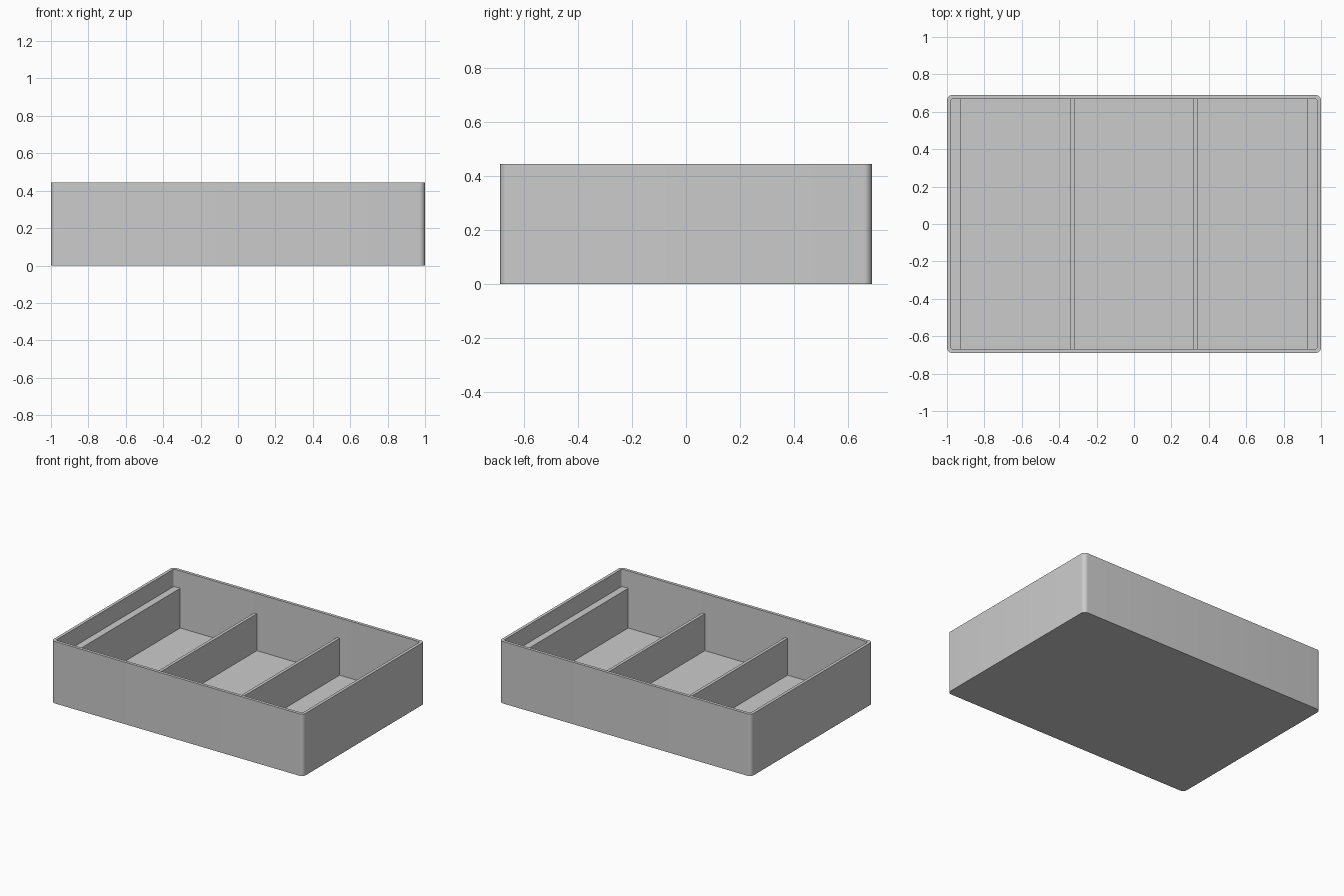
import bpy, bmesh
from math import radians, cos, sin

if "Cube" in bpy.data.objects:
    bpy.data.objects.remove(bpy.data.objects["Cube"], do_unlink=True)

# Overall sizes
HALF_X, HALF_Y, HEIGHT = 1.0, 0.69, 0.445
WALL, FLOOR = 0.022, 0.035
IN_X, IN_Y = HALF_X - WALL, HALF_Y - WALL

grey = bpy.data.materials.new("light grey plastic")
grey.use_nodes = True
colour = (0.6, 0.6, 0.6, 1)
grey.diffuse_color = colour
grey.node_tree.nodes["Principled BSDF"].inputs["Base Color"].default_value = colour


def finish(bm, name):
    bmesh.ops.recalc_face_normals(bm, faces=bm.faces)
    mesh = bpy.data.meshes.new(name)
    bm.to_mesh(mesh)
    bm.free()
    mesh.materials.append(grey)
    obj = bpy.data.objects.new(name, mesh)
    bpy.context.collection.objects.link(obj)
    return obj


def rounded_loop(bm, hx, hy, radius, z, steps=8):
    """Ring of vertices around a rectangle with rounded corners."""
    ring = []
    for corner, (sx, sy) in enumerate([(1, 1), (-1, 1), (-1, -1), (1, -1)]):
        for i in range(steps + 1):
            a = radians(90 * (corner + i / steps))
            ring.append(bm.verts.new((sx * (hx - radius) + radius * cos(a),
                                      sy * (hy - radius) + radius * sin(a), z)))
    return ring


def block(name, x0, x1, top):
    """Upright slab spanning the tray from front wall to back wall."""
    bm = bmesh.new()
    bmesh.ops.create_cube(bm, size=1)
    z0 = FLOOR - 0.01
    depth = 2 * IN_Y + 0.01
    for v in bm.verts:
        v.co = ((x0 + x1) / 2 + v.co.x * (x1 - x0), v.co.y * depth,
                (z0 + top) / 2 + v.co.z * (top - z0))
    return finish(bm, name)


# Tray shell: outer wall, rim, inner wall and floor as linked rings
bm = bmesh.new()
rings = [rounded_loop(bm, HALF_X, HALF_Y, 0.03, 0),
         rounded_loop(bm, HALF_X, HALF_Y, 0.03, HEIGHT),
         rounded_loop(bm, IN_X, IN_Y, 0.01, HEIGHT),
         rounded_loop(bm, IN_X, IN_Y, 0.01, FLOOR)]
for low, high in zip(rings, rings[1:]):
    for i in range(len(low)):
        j = (i + 1) % len(low)
        bm.faces.new((low[i], low[j], high[j], high[i]))
bm.faces.new(rings[0])
bm.faces.new(rings[-1])
tray = finish(bm, "tray_shell")
bpy.context.view_layer.objects.active = tray
tray.select_set(True)
bpy.ops.object.shade_smooth_by_angle(angle=radians(30))

# Dividers and end ledges, mirrored left and right
for side, s in (("left", 1), ("right", -1)):
    block(side + "_divider", *sorted((s * 0.318, s * 0.34)), 0.30)
    block(side + "_ledge", *sorted((s * 0.927, s * (IN_X + 0.005))), 0.32)
